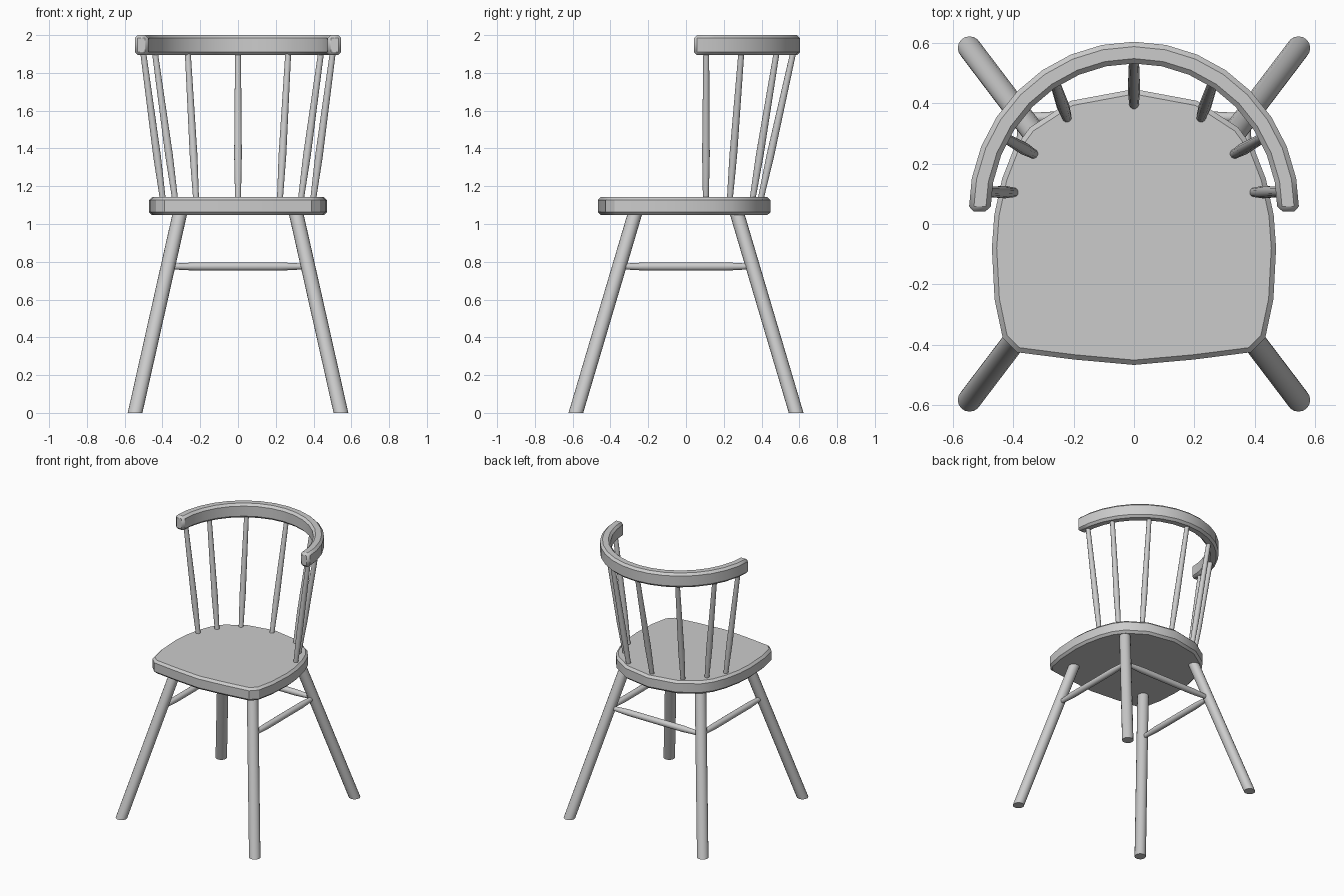
import bpy, bmesh, math
from mathutils import Vector

if "Cube" in bpy.data.objects:
    bpy.data.objects.remove(bpy.data.objects["Cube"])


def make_object(name, bm, bevel=0.0):
    bmesh.ops.recalc_face_normals(bm, faces=bm.faces)
    me = bpy.data.meshes.new(name)
    bm.to_mesh(me)
    bm.free()
    ob = bpy.data.objects.new(name, me)
    bpy.context.collection.objects.link(ob)
    if bevel:
        mod = ob.modifiers.new("edge_bevel", 'BEVEL')
        mod.width = bevel
        mod.segments = 1
        mod.limit_method = 'ANGLE'
        mod.angle_limit = math.radians(50)
    bpy.ops.object.select_all(action='DESELECT')
    bpy.context.view_layer.objects.active = ob
    ob.select_set(True)
    bpy.ops.object.shade_smooth_by_angle(angle=math.radians(30))
    return ob


def bridge(bm, rings):
    """Skin a list of closed vertex rings and cap both ends."""
    for a, b in zip(rings, rings[1:]):
        n = len(a)
        for i in range(n):
            bm.faces.new((a[i], a[(i + 1) % n], b[(i + 1) % n], b[i]))
    bm.faces.new(rings[0])
    bm.faces.new(rings[-1])


def rod(name, start, end, profile, sides=16, level=False):
    """Turned rod; profile is (fraction, radius). level keeps ends horizontal."""
    start, end = Vector(start), Vector(end)
    d = (end - start).normalized()
    if level:
        u, v = Vector((1, 0, 0)), Vector((0, 1, 0))
    else:
        u = d.orthogonal().normalized()
        v = d.cross(u)
    bm = bmesh.new()
    rings = []
    for t, r in profile:
        c = start.lerp(end, t)
        rings.append([bm.verts.new(c + r * (math.cos(a) * u + math.sin(a) * v))
                      for a in (2 * math.pi * i / sides for i in range(sides))])
    bridge(bm, rings)
    return make_object(name, bm)


# Seat: half outline mirrored, extruded and bevelled
half = [(0.20, -0.449), (0.388, -0.425), (0.435, -0.378), (0.462, -0.25),
        (0.471, -0.08), (0.463, 0.03), (0.437, 0.15), (0.40, 0.245),
        (0.345, 0.32), (0.21, 0.408)]
outline = ([(0, -0.467)] + half + [(0, 0.447)]
           + [(-x, y) for x, y in reversed(half)])
bm = bmesh.new()
bridge(bm, [[bm.verts.new((x, y, z)) for x, y in outline] for z in (1.047, 1.143)])
make_object("seat", bm, bevel=0.016)

# Curved top rail: rectangular section swept round a half ellipse
bm = bmesh.new()
rings = []
for i in range(17):
    a = math.pi * i / 16
    c, s = math.cos(a), math.sin(a)
    rings.append([bm.verts.new((c * (0.512 + o), 0.042 + s * (0.526 + o), z))
                  for o, z in ((-0.036, 1.894), (0.036, 1.894),
                               (0.036, 2.0), (-0.036, 2.0))])
bridge(bm, rings)
make_object("top_rail", bm, bevel=0.016)

# Splayed legs, cut level with the floor
for sx, side in ((-1, "left"), (1, "right")):
    for sy, end in ((-1, "front"), (1, "back")):
        rod(f"{end}_leg_{side}", (sx * 0.545, sy * 0.583, 0),
            (sx * 0.300, sy * 0.260, 1.09), [(0, 0.039), (1, 0.039)], level=True)

# Stretchers on both sides and the back
turned = [(0, 0.014), (0.2, 0.022), (0.8, 0.022), (1, 0.014)]
lx, ly, lz = 0.371, 0.353, 0.775
for sx, side in ((-1, "left"), (1, "right")):
    rod(f"stretcher_{side}", (sx * lx, -ly, lz), (sx * lx, ly, lz), turned)
rod("stretcher_back", (-lx, ly, lz), (lx, ly, lz), turned)

# Back spindles: (seat x, seat y, rail x, rail y)
spindle = [(0, 0.016), (0.3, 0.021), (1, 0.016)]
for n, (x0, y0, x1, y1) in enumerate([(0, 0.395, 0, 0.568), (0.222, 0.352, 0.266, 0.480),
                                      (0.333, 0.232, 0.440, 0.293), (0.398, 0.105, 0.502, 0.107)]):
    for sx in ((1, -1) if x0 else (1,)):
        label = "centre" if not x0 else f"{n}_{'right' if sx > 0 else 'left'}"
        rod(f"spindle_{label}", (sx * x0, y0, 1.13), (sx * x1, y1, 1.91), spindle, sides=12)
